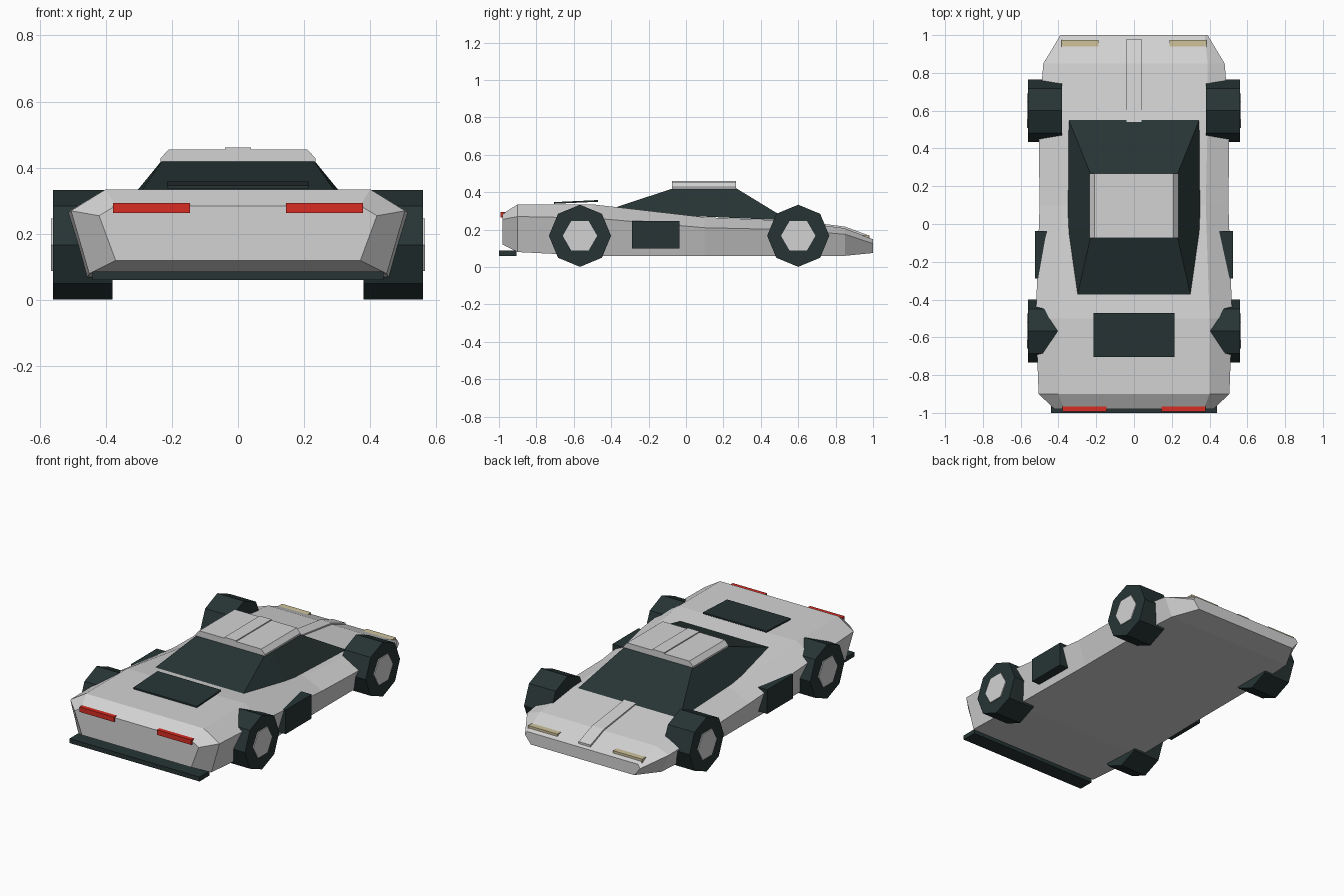
import bpy, math

if "Cube" in bpy.data.objects:
    bpy.data.objects.remove(bpy.data.objects["Cube"])


def material(name, rgb):
    m = bpy.data.materials.new(name)
    m.diffuse_color = (*rgb, 1)
    m.use_nodes = True
    m.node_tree.nodes["Principled BSDF"].inputs["Base Color"].default_value = m.diffuse_color
    return m


GREY = material("light grey paint", (0.65, 0.65, 0.65))
DARK = material("dark teal black", (0.020, 0.034, 0.034))
RED = material("red lamp", (0.68, 0.025, 0.016))
TAN = material("pale tan lamp", (0.62, 0.54, 0.33))


def mesh(name, verts, faces, mat):
    me = bpy.data.meshes.new(name)
    me.from_pydata(verts, [], faces)
    me.materials.append(mat)
    ob = bpy.data.objects.new(name, me)
    bpy.context.collection.objects.link(ob)
    # consistent outward normals
    import bmesh
    bm = bmesh.new()
    bm.from_mesh(me)
    bmesh.ops.recalc_face_normals(bm, faces=bm.faces)
    bm.to_mesh(me)
    bm.free()
    return ob


def loft(name, rings, mat):
    """Skin a list of equal-length closed rings and cap both ends."""
    n = len(rings[0])
    verts = [v for r in rings for v in r]
    faces = [(i * n + j, i * n + (j + 1) % n, (i + 1) * n + (j + 1) % n, (i + 1) * n + j)
             for i in range(len(rings) - 1) for j in range(n)]
    faces += [tuple(range(n)), tuple(range(len(verts) - n, len(verts)))]
    return mesh(name, verts, faces, mat)


def box(name, x, y, z, mat):
    rings = [[(x[0], y[0], c), (x[1], y[0], c), (x[1], y[1], c), (x[0], y[1], c)] for c in z]
    return loft(name, rings, mat)


def disc(name, y, z, r, sides, x, mat):
    """Prism along x."""
    angles = [2 * math.pi * i / sides for i in range(sides)]
    rings = [[(c, y + r * math.cos(a), z + r * math.sin(a)) for a in angles] for c in x]
    return loft(name, rings, mat)


# Body: y, then half width and height of the sill, the waist crease and the deck edge
sections = [
    (-0.98, 0.37, 0.12, 0.42, 0.255, 0.37, 0.285),
    (-0.90, 0.45, 0.08, 0.505, 0.27, 0.40, 0.335),
    (-0.50, 0.46, 0.06, 0.52, 0.262, 0.40, 0.335),
    (0.10, 0.45, 0.06, 0.50, 0.21, 0.38, 0.266),
    (0.55, 0.45, 0.06, 0.505, 0.20, 0.39, 0.247),
    (0.85, 0.43, 0.06, 0.48, 0.175, 0.39, 0.207),
    (1.00, 0.35, 0.075, 0.39, 0.125, 0.375, 0.148),
]
rings = []
for y, sx, sz, wx, wz, dx, dz in sections:
    half = [(sx, sz), (wx, wz), (dx, dz)]
    rings.append([(x, y, z) for x, z in half] + [(-x, y, z) for x, z in reversed(half)])
loft("body", rings, GREY)

# Glass cabin: six-sided base rising to the roof
base = [(0.30, -0.38, 0.318), (0.35, -0.05, 0.276), (0.345, 0.55, 0.249)]
top = [(0.23, -0.07, 0.42), (0.232, 0.0, 0.42), (0.232, 0.27, 0.42)]


def mirrored(pts):
    return pts + [(-x, y, z) for x, y, z in reversed(pts)]


loft("cabin_glass", [mirrored(base), mirrored(top)], DARK)

# Roof panel with sloping sides and a raised centre strip
loft("roof", [[(-w, -0.075, z), (w, -0.075, z), (w, 0.268, z), (-w, 0.268, z)]
              for w, z in ((0.235, 0.418), (0.235, 0.428), (0.21, 0.455))], GREY)
box("roof_strip", (-0.04, 0.04), (-0.075, 0.268), (0.45, 0.461), GREY)

# Bonnet strip following the nose
loft("bonnet_strip", [[(-0.04, y, z - 0.012), (0.04, y, z - 0.012), (0.04, y, z + 0.008), (-0.04, y, z + 0.008)]
                      for y, z in ((0.54, 0.248), (0.85, 0.208), (0.98, 0.160))], GREY)

# Engine cover plate, slightly tilted
loft("engine_cover", [[(-0.215, y, z), (0.215, y, z), (0.215, y, z + 0.009), (-0.215, y, z + 0.009)]
                      for y, z in ((-0.705, 0.338), (-0.47, 0.349))], DARK)

# Bumper under the tail
box("tail_bumper", (-0.44, 0.44), (-1.0, -0.905), (0.06, 0.087), DARK)

# Paired parts
for s, side in ((1, "right"), (-1, "left")):
    def span(a, b):
        return tuple(sorted((s * a, s * b)))

    for y, end in ((-0.567, "rear"), (0.60, "nose")):
        disc(f"{end}_wheel_{side}", y, 0.167, 0.166, 8, span(0.38, 0.56), DARK)
        disc(f"{end}_hub_{side}", y, 0.167, 0.092, 6, span(0.50, 0.566), GREY)
    box(f"side_scoop_{side}", span(0.43, 0.524), (-0.288, -0.036), (0.10, 0.247), DARK)
    box(f"tail_lamp_{side}", span(0.145, 0.378), (-0.992, -0.95), (0.264, 0.294), RED)
    box(f"headlamp_{side}", span(0.188, 0.385), (0.938, 0.975), (0.145, 0.172), TAN)
